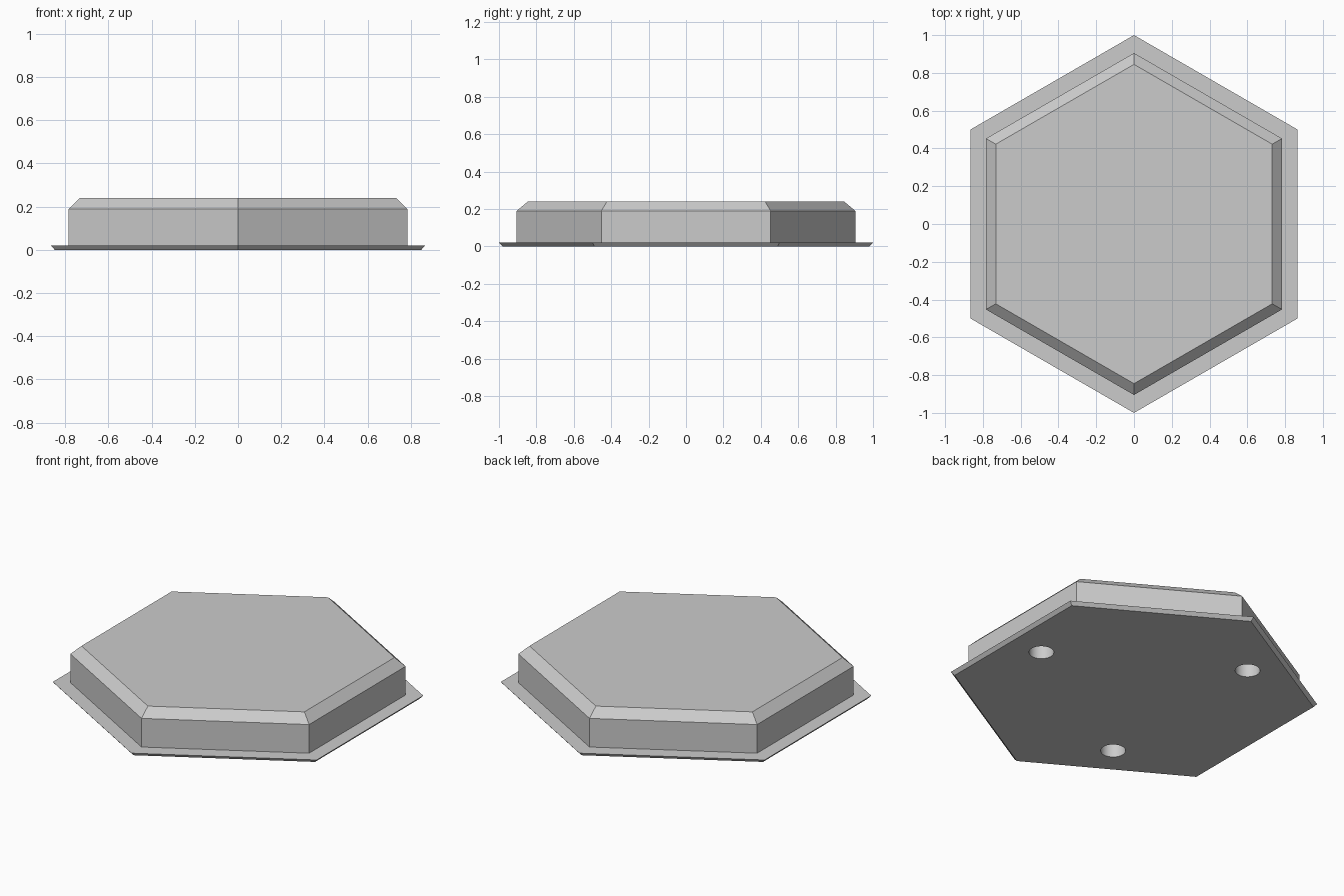
import bpy
import bmesh
from math import cos, sin, radians

cube = bpy.data.objects.get("Cube")
if cube:
    bpy.data.objects.remove(cube, do_unlink=True)

grey = bpy.data.materials.new("light grey")
grey.use_nodes = True
grey.diffuse_color = (0.6, 0.6, 0.6, 1)
grey.node_tree.nodes["Principled BSDF"].inputs["Base Color"].default_value = (0.6, 0.6, 0.6, 1)


def add_object(name, bm):
    bmesh.ops.recalc_face_normals(bm, faces=bm.faces)
    mesh = bpy.data.meshes.new(name)
    bm.to_mesh(mesh)
    bm.free()
    mesh.materials.append(grey)
    obj = bpy.data.objects.new(name, mesh)
    bpy.context.collection.objects.link(obj)
    return obj


def add_stack(bm, profile, sides, start=0.0, centre=(0, 0)):
    """Closed solid of stacked regular polygons, given (radius, height) pairs."""
    angles = [radians(start + 360 * i / sides) for i in range(sides)]
    rings = [[bm.verts.new((centre[0] + r * cos(a), centre[1] + r * sin(a), z))
              for a in angles] for r, z in profile]
    bm.faces.new(rings[0])
    bm.faces.new(rings[-1])
    for low, high in zip(rings, rings[1:]):
        for i in range(sides):
            j = (i + 1) % sides
            bm.faces.new((low[i], low[j], high[j], high[i]))


# Hexagonal tile: undercut flange, upright wall and chamfered top
bm = bmesh.new()
add_stack(bm, [(0.98, 0), (1, 0.02), (0.905, 0.02), (0.905, 0.19), (0.845, 0.24)], 6, 30)
tile = add_object("hexagonal_tile", bm)

# Three round sockets in the underside
bm = bmesh.new()
for angle in (0, 120, 240):
    a = radians(angle)
    add_stack(bm, [(0.067, -0.05), (0.067, 0.1)], 40,
              centre=(0.65 * cos(a), 0.65 * sin(a)))
cutter = add_object("socket_cutter", bm)
cutter.hide_render = True

cut = tile.modifiers.new("sockets", "BOOLEAN")
cut.operation = "DIFFERENCE"
cut.solver = "EXACT"
cut.object = cutter

bpy.ops.object.select_all(action="DESELECT")
tile.select_set(True)
bpy.context.view_layer.objects.active = tile
bpy.ops.object.modifier_apply(modifier=cut.name)
bpy.data.objects.remove(cutter, do_unlink=True)
bpy.ops.object.shade_smooth_by_angle(angle=radians(25))
